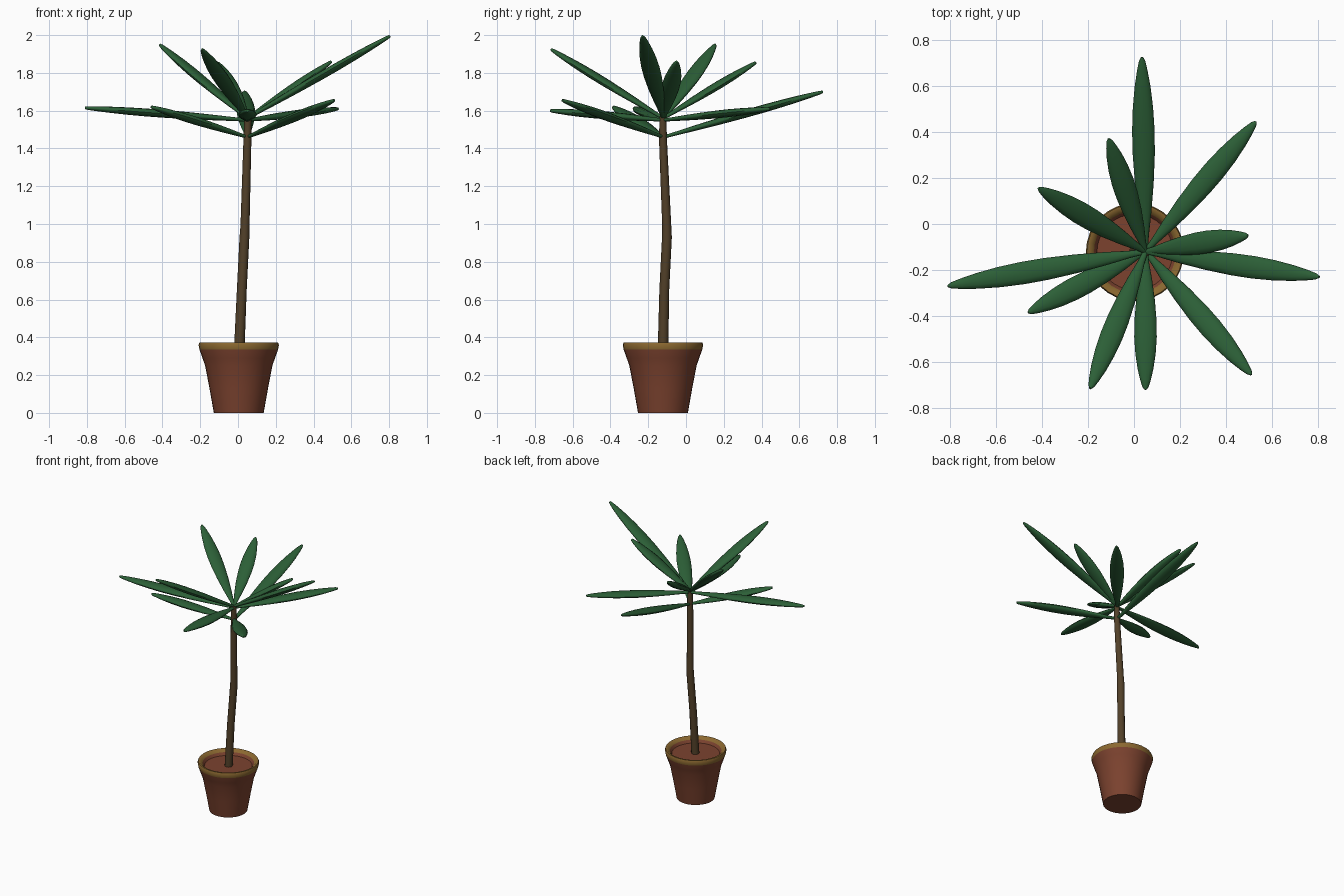
import bpy, bmesh, math
from mathutils import Vector

if "Cube" in bpy.data.objects:
    bpy.data.objects.remove(bpy.data.objects["Cube"])

def material(name, rgb):
    m = bpy.data.materials.new(name)
    m.diffuse_color = (*rgb, 1)
    m.use_nodes = True
    m.node_tree.nodes["Principled BSDF"].inputs["Base Color"].default_value = m.diffuse_color
    return m

LEAF = material("leaf_green", (0.025, 0.115, 0.038))
CLAY = material("clay", (0.20, 0.055, 0.028))
RIM = material("rim_ochre", (0.26, 0.14, 0.03))
BARK = material("bark", (0.085, 0.052, 0.022))

def loft(name, rings, mat, angle=50):
    """Skin a list of vertex rings and cap both ends."""
    bm = bmesh.new()
    vs = [[bm.verts.new(p) for p in r] for r in rings]
    n = len(vs[0])
    for a, b in zip(vs, vs[1:]):
        for i in range(n):
            j = (i + 1) % n
            bm.faces.new((a[i], a[j], b[j], b[i]))
    bm.faces.new(vs[0][::-1])
    bm.faces.new(vs[-1])
    bmesh.ops.recalc_face_normals(bm, faces=bm.faces)
    me = bpy.data.meshes.new(name)
    bm.to_mesh(me)
    bm.free()
    me.materials.append(mat)
    ob = bpy.data.objects.new(name, me)
    bpy.context.collection.objects.link(ob)
    bpy.ops.object.select_all(action='DESELECT')
    ob.select_set(True)
    bpy.context.view_layer.objects.active = ob
    bpy.ops.object.shade_smooth_by_angle(angle=math.radians(angle))
    return ob

def ring(c, u, v, a, b, n):
    return [c + u * a * math.cos(2 * math.pi * i / n) + v * b * math.sin(2 * math.pi * i / n)
            for i in range(n)]

X, Y = Vector((1, 0, 0)), Vector((0, 1, 0))

# Pot: turned profile with a flared top and a sunken soil surface
profile = [(0.132, 0), (0.155, 0.13), (0.178, 0.25), (0.192, 0.29), (0.208, 0.335),
           (0.213, 0.36), (0.208, 0.373), (0.195, 0.372), (0.178, 0.355), (0.165, 0.335), (0.02, 0.335)]
pot = loft("pot", [ring(Vector((0.004, -0.122, z)), X, Y, r, r, 32) for r, z in profile], CLAY)
pot.data.materials.append(RIM)
for f in pot.data.polygons:
    r = (f.center - Vector((0.004, -0.122, f.center.z))).length
    if f.center.z > 0.345 and r > 0.165:
        f.material_index = 1

# Trunk: slightly bent, tapering stem
path = [(0.006, -0.122, 0.32, 0.028), (0.020, -0.115, 0.65, 0.026), (0.034, -0.101, 0.93, 0.026),
        (0.037, -0.102, 0.99, 0.024), (0.050, -0.122, 1.45, 0.021), (0.052, -0.122, 1.57, 0.018)]
loft("trunk", [ring(Vector(p[:3]), X, Y, p[3], p[3], 12) for p in path], BARK)

# Leaves: long flattened blades fanning out in tiers (tip x, y, z, base height)
tips = [(0.035, 0.725, 1.70, 1.46), (-0.46, -0.385, 1.62, 1.46), (0.51, -0.655, 1.655, 1.46),
        (0.53, 0.445, 1.61, 1.55), (-0.81, -0.27, 1.615, 1.55), (0.05, -0.72, 1.60, 1.55),
        (0.805, -0.23, 1.995, 1.56), (0.495, -0.05, 1.86, 1.56), (-0.19, -0.715, 1.925, 1.56),
        (-0.11, 0.37, 1.855, 1.56), (-0.415, 0.155, 1.95, 1.56)]
# fraction along blade, share of full half width
shape = [(0, 0.22), (0.08, 0.32), (0.2, 0.58), (0.35, 0.83), (0.5, 0.98), (0.62, 1.0),
         (0.74, 0.9), (0.85, 0.7), (0.93, 0.47), (0.98, 0.28), (1, 0.1)]
for k, (x, y, z, bz) in enumerate(tips):
    base, tip = Vector((0.05, -0.12, bz)), Vector((x, y, z))
    d = (tip - base).normalized()
    side = d.cross(Vector((0, 0, 1))).normalized()
    up = side.cross(d)
    rings = [ring(base.lerp(tip, t), side, up, 0.049 * w, 0.005 + 0.016 * w, 12) for t, w in shape]
    loft(f"leaf_{k + 1:02d}", rings, LEAF, 60)
